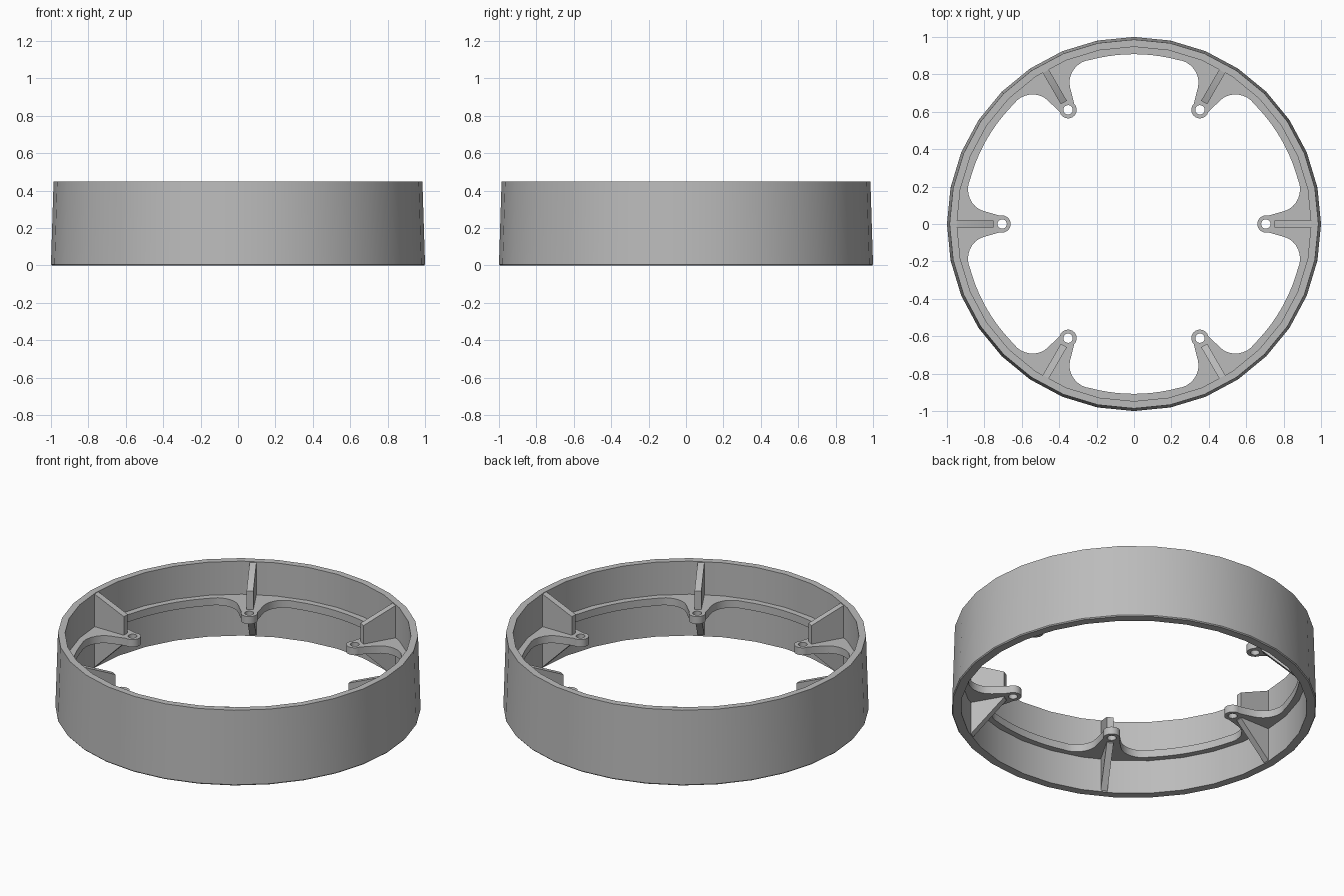
import bpy, bmesh
from math import sin, cos, pi, radians, hypot, atan2
from mathutils import Matrix, Vector

cube = bpy.data.objects.get("Cube")
if cube:
    bpy.data.objects.remove(cube)

SIDES, LUGS = 32, 6
HEIGHT = 0.45
INNER = 0.947
FLANGE_LOW, FLANGE_TOP = 0.205, 0.25
HOLE_AT = 0.705

gray = bpy.data.materials.new("plain_gray")
gray.use_nodes = True
color = (0.5, 0.5, 0.5, 1)
gray.diffuse_color = color
gray.node_tree.nodes["Principled BSDF"].inputs["Base Color"].default_value = color


def finish(name, bm):
    """Turn a bmesh into a smooth shaded object with sharp edges kept."""
    bmesh.ops.recalc_face_normals(bm, faces=bm.faces)
    mesh = bpy.data.meshes.new(name)
    bm.to_mesh(mesh)
    bm.free()
    mesh.materials.append(gray)
    obj = bpy.data.objects.new(name, mesh)
    bpy.context.collection.objects.link(obj)
    bpy.ops.object.select_all(action='DESELECT')
    obj.select_set(True)
    bpy.context.view_layer.objects.active = obj
    bpy.ops.object.shade_smooth_by_angle(angle=radians(30))
    return obj


def circle(radius, count, cx=0, cy=0):
    return [(cx + radius * cos(2 * pi * i / count),
             cy + radius * sin(2 * pi * i / count)) for i in range(count)]


def turn(point, angle):
    x, y = point
    return (x * cos(angle) - y * sin(angle), x * sin(angle) + y * cos(angle))


# Outer wall: drafted profile spun around z
bm = bmesh.new()
profile = [(0.995, 0), (1, 0.006), (0.986, HEIGHT), (INNER, HEIGHT), (INNER, 0)]
verts = [bm.verts.new((r, 0, z)) for r, z in profile]
edges = [bm.edges.new((verts[i], verts[i - 1])) for i in range(len(verts))]
bmesh.ops.spin(bm, geom=verts + edges, axis=(0, 0, 1), cent=(0, 0, 0),
               angle=2 * pi, steps=SIDES, use_merge=True)
bmesh.ops.remove_doubles(bm, verts=bm.verts, dist=1e-4)
finish("outer_wall", bm)

# Flange outline: rounded lug tip, fillet, then arc to the next lug
tip = [(HOLE_AT - 0.046 * cos(a), 0.046 * sin(a))
       for a in (radians(d) for d in range(0, 106, 15))]
fillet = [(0.80, 0.068), (0.826, 0.078), (0.848, 0.094), (0.866, 0.115),
          (0.878, 0.137), (0.885, 0.16), (0.888, 0.187), (0.885, 0.212)]
arc = [(0.908 * cos(a), 0.908 * sin(a)) for a in (radians(d) for d in (15, 18, 21, 24, 27, 30))]
half = tip + fillet + arc
lug = [(x, -y) for x, y in reversed(half[1:])] + half[:-1]
inner_edge = [turn(p, 2 * pi * k / LUGS) for k in range(LUGS) for p in lug]
loops = [circle(0.965, SIDES), inner_edge]
for k in range(LUGS):
    cx, cy = turn((HOLE_AT, 0), 2 * pi * k / LUGS)
    loops.append(circle(0.025, 20, cx, cy))

# Flange with lugs and screw holes: filled flat curve with thickness
curve = bpy.data.curves.new("flange_outline", 'CURVE')
curve.dimensions = '2D'
curve.fill_mode = 'BOTH'
curve.extrude = (FLANGE_TOP - FLANGE_LOW) / 2
for loop in loops:
    spline = curve.splines.new('POLY')
    spline.points.add(len(loop) - 1)
    spline.use_cyclic_u = True
    for point, (x, y) in zip(spline.points, loop):
        point.co = (x, y, 0, 1)
helper = bpy.data.objects.new("flange_outline", curve)
bpy.context.collection.objects.link(helper)
bpy.context.view_layer.update()
bm = bmesh.new()
bm.from_mesh(helper.to_mesh())
helper.to_mesh_clear()
bpy.data.objects.remove(helper)
bmesh.ops.remove_doubles(bm, verts=bm.verts, dist=1e-4)
bmesh.ops.translate(bm, verts=bm.verts, vec=(0, 0, (FLANGE_TOP + FLANGE_LOW) / 2))
finish("lug_flange", bm)


def add_ribs(name, outline, width):
    """One upright plate per lug, from a side outline in radius and height."""
    bm = bmesh.new()
    for k in range(LUGS):
        spin = Matrix.Rotation(2 * pi * k / LUGS, 4, 'Z')
        face = bm.faces.new([bm.verts.new(spin @ Vector((r, -width / 2, z)))
                             for r, z in outline])
        made = bmesh.ops.extrude_face_region(bm, geom=[face])["geom"]
        moved = [g for g in made if isinstance(g, bmesh.types.BMVert)]
        bmesh.ops.translate(bm, verts=moved, vec=spin @ Vector((0, width, 0)))
    finish(name, bm)


# Sloped ribs above the flange and triangular braces below it
add_ribs("upper_ribs", [(0.75, 0.23), (0.96, 0.23), (0.96, HEIGHT - 0.004),
                        (0.945, HEIGHT - 0.004), (0.75, 0.362)], 0.037)
add_ribs("lower_braces", [(0.75, 0.225), (0.75, 0.2), (0.945, 0.006),
                          (0.96, 0.006), (0.96, 0.225)], 0.037)
